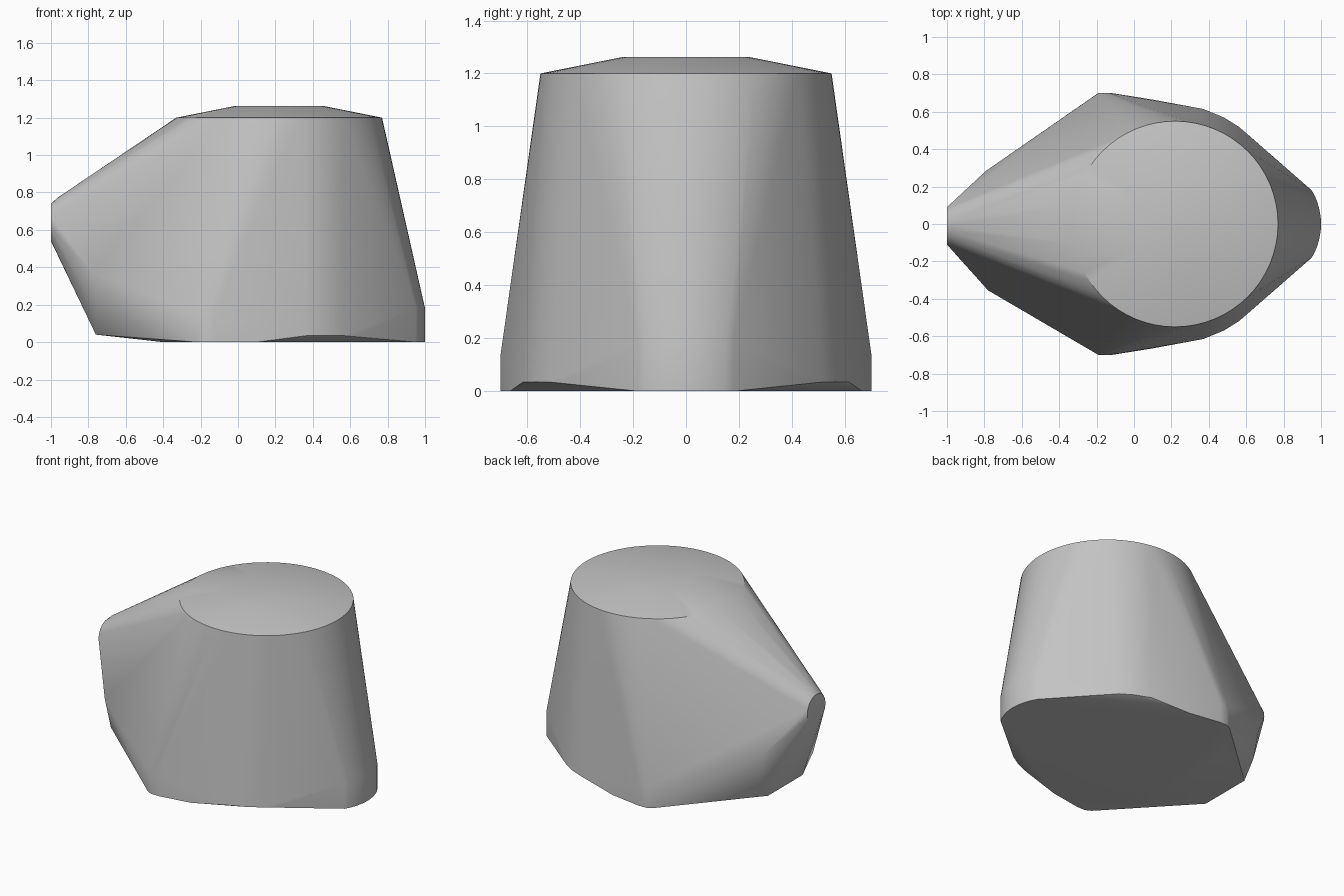
import bpy
import bmesh
import math
from mathutils import Vector

cube = bpy.data.objects.get("Cube")
if cube:
    bpy.data.objects.remove(cube, do_unlink=True)

grey = bpy.data.materials.new("plain grey")
grey.use_nodes = True
colour = (0.55, 0.55, 0.55, 1)
grey.diffuse_color = colour
grey.node_tree.nodes["Principled BSDF"].inputs["Base Color"].default_value = colour


def flat_ring(x, z, radius, count):
    """Horizontal circle of points."""
    return [Vector((x + radius * math.cos(math.tau * i / count),
                    radius * math.sin(math.tau * i / count), z)) for i in range(count)]


def upright_ring(x, z, radius, count):
    """Circle of points facing along x."""
    return [Vector((x, radius * math.cos(math.tau * i / count) - 0.01,
                    z + radius * math.sin(math.tau * i / count))) for i in range(count)]


def both_sides(*points):
    return [Vector((x, s * y, z)) for x, y, z in points for s in (1, -1)]


# Crown: wide rim and a small raised cap
points = flat_ring(0.22, 1.2, 0.55, 64) + flat_ring(0.22, 1.262, 0.24, 32)

# Spout tip
points += upright_ring(-1, 0.64, 0.1, 20) + upright_ring(-0.965, 0.66, 0.112, 20)

# Rounded heel
for i in range(-6, 7):
    a = math.radians(31) * i / 6
    x, y = 0.65 + 0.35 * math.cos(a), 0.35 * math.sin(a)
    points += [Vector((x, y, 0)), Vector((x, y, 0.18))]

# Side shoulders, with the foot slightly raised behind them
points += both_sides(
    (-0.22, 0.68, 0), (-0.18, 0.7, 0), (-0.12, 0.7, 0), (0.1, 0.665, 0),
    (-0.19, 0.7, 0.14), (-0.13, 0.7, 0.14),
    (0.37, 0.615, 0.035), (0.48, 0.57, 0.035), (0.56, 0.52, 0.035), (0.63, 0.46, 0.035),
    (-0.4, 0.42, 0))

# Chin facets below the spout
points += [Vector(p) for p in (
    (-0.78, -0.355, 0.37), (-0.765, -0.31, 0.16), (-0.76, -0.2, 0.04),
    (-0.79, 0.285, 0.37), (-0.765, 0.26, 0.16), (-0.76, 0.18, 0.04))]

# Wrap everything in one convex skin
bm = bmesh.new()
for p in points:
    bm.verts.new(p)
hull = bmesh.ops.convex_hull(bm, input=bm.verts)
spare = {v for v in hull["geom_interior"] + hull["geom_unused"]
         if isinstance(v, bmesh.types.BMVert)}
bmesh.ops.delete(bm, geom=list(spare), context="VERTS")
bmesh.ops.dissolve_limit(bm, angle_limit=math.radians(0.5),
                         verts=bm.verts, edges=bm.edges)
bmesh.ops.recalc_face_normals(bm, faces=bm.faces)

mesh = bpy.data.meshes.new("faceted_body")
bm.to_mesh(mesh)
bm.free()
mesh.materials.append(grey)
body = bpy.data.objects.new("faceted_body", mesh)
bpy.context.collection.objects.link(body)
bpy.ops.object.select_all(action="DESELECT")
body.select_set(True)
bpy.context.view_layer.objects.active = body
bpy.ops.object.shade_smooth_by_angle(angle=math.radians(30))
